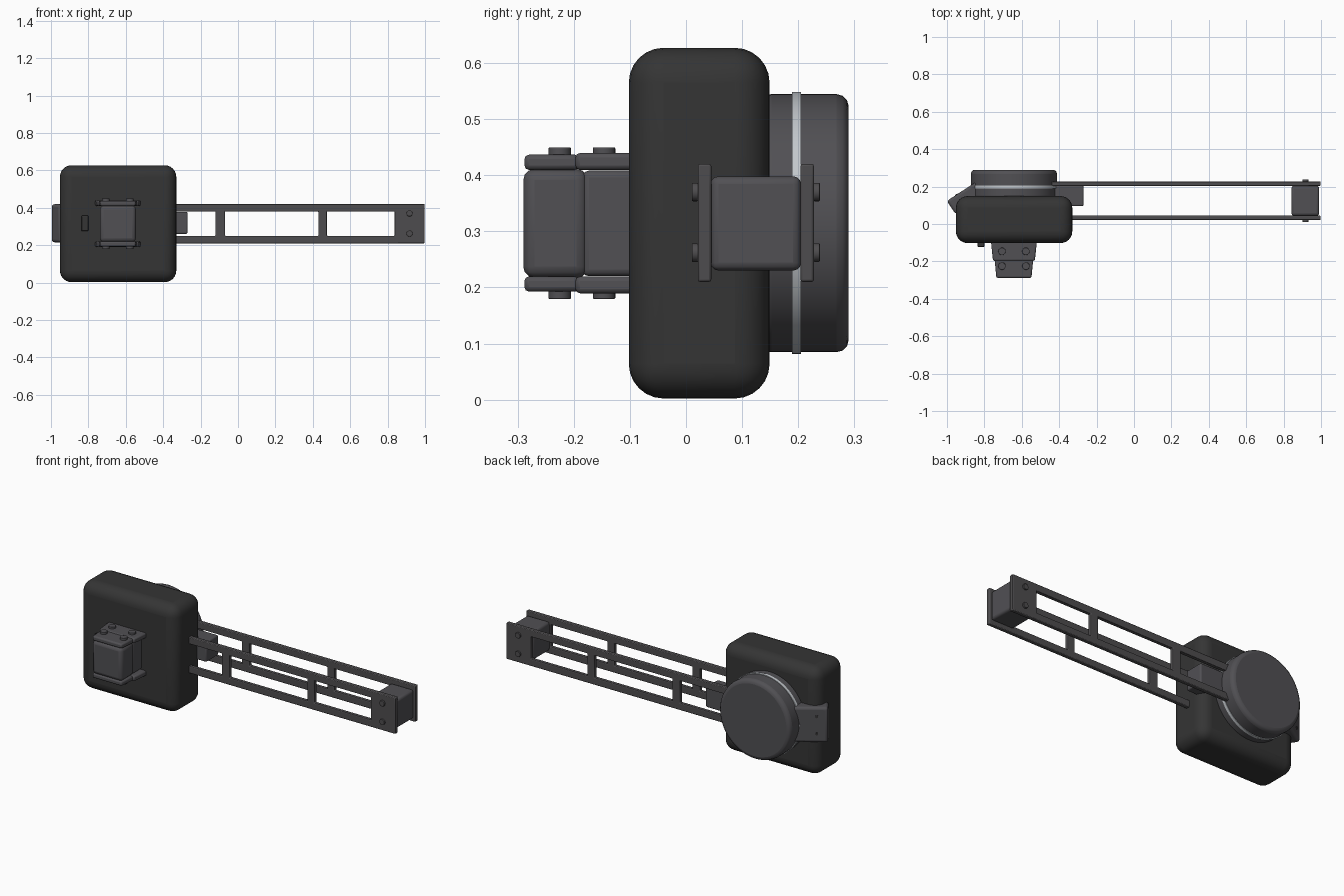
import bpy, bmesh, math
from mathutils import Matrix, Vector

cube = bpy.data.objects.get("Cube")
if cube:
    bpy.data.objects.remove(cube, do_unlink=True)


def material(name, rgb):
    m = bpy.data.materials.new(name)
    m.use_nodes = True
    m.diffuse_color = (*rgb, 1)
    m.node_tree.nodes["Principled BSDF"].inputs["Base Color"].default_value = (*rgb, 1)
    return m


BLACK = material("black_rubber", (0.035, 0.035, 0.035))
GREY = material("dark_grey_plastic", (0.082, 0.08, 0.088))
RAIL = material("dark_grey_metal", (0.076, 0.073, 0.077))
SILVER = material("silver_trim", (0.55, 0.58, 0.61))


def finish(name, bm, mat, bevel=0, segments=3):
    bmesh.ops.recalc_face_normals(bm, faces=bm.faces)
    mesh = bpy.data.meshes.new(name)
    bm.to_mesh(mesh)
    bm.free()
    ob = bpy.data.objects.new(name, mesh)
    bpy.context.collection.objects.link(ob)
    mesh.materials.append(mat)
    if bevel:
        mod = ob.modifiers.new("rounding", "BEVEL")
        mod.width, mod.segments = bevel, segments
        mod.limit_method, mod.angle_limit = "ANGLE", math.radians(40)
    bpy.ops.object.select_all(action="DESELECT")
    ob.select_set(True)
    bpy.context.view_layer.objects.active = ob
    bpy.ops.object.shade_smooth_by_angle(angle=math.radians(35))
    return ob


def box(name, x, y, z, mat, bevel=0, segments=3):
    bm = bmesh.new()
    lo, hi = Vector((x[0], y[0], z[0])), Vector((x[1], y[1], z[1]))
    bmesh.ops.create_cube(bm, size=1, matrix=Matrix.Translation((lo + hi) / 2)
                          @ Matrix.Diagonal((*(hi - lo), 1)))
    return finish(name, bm, mat, bevel, segments)


def cylinder(name, centre, radius, depth, axis, mat, bevel=0, sides=20):
    bm = bmesh.new()
    turn = Matrix.Rotation(math.pi / 2, 4, "X") if axis == "Y" else Matrix()
    bmesh.ops.create_cone(bm, cap_ends=True, segments=sides, radius1=radius, radius2=radius,
                          depth=depth, matrix=Matrix.Translation(centre) @ turn)
    return finish(name, bm, mat, bevel)


def plate(name, outline, z, mat, bevel):
    bm = bmesh.new()
    face = bm.faces.new([bm.verts.new((x, y, z[0])) for x, y in outline])
    ext = bmesh.ops.extrude_face_region(bm, geom=[face])
    bmesh.ops.translate(bm, vec=(0, 0, z[1] - z[0]),
                        verts=[v for v in ext["geom"] if isinstance(v, bmesh.types.BMVert)])
    return finish(name, bm, mat, bevel, 2)


def ladder(name, y0, y1):
    # Grid of cells with the windows left out, then extruded to thickness
    xs = [-0.50, -0.45, -0.12, -0.07, 0.43, 0.475, 0.838, 0.997]
    zs = [0.21, 0.25, 0.38, 0.42]
    bm = bmesh.new()
    grid = [[bm.verts.new((x, y0, z)) for z in zs] for x in xs]
    for i in range(len(xs) - 1):
        for j in range(3):
            if not (j == 1 and i % 2 == 1):
                bm.faces.new((grid[i][j], grid[i + 1][j], grid[i + 1][j + 1], grid[i][j + 1]))
    ext = bmesh.ops.extrude_face_region(bm, geom=bm.faces[:])
    bmesh.ops.translate(bm, vec=(0, y1 - y0, 0),
                        verts=[v for v in ext["geom"] if isinstance(v, bmesh.types.BMVert)])
    return finish(name, bm, RAIL, 0.004, 2)


# Main housing, rear drum and trim ring
box("main_housing", (-0.952, -0.33), (-0.102, 0.149), (0.002, 0.627), BLACK, 0.062, 6)
cx, cz = -0.642, 0.3145
cylinder("rear_drum", (cx, 0.21, cz), 0.23, 0.16, "Y", GREY, 0.022, 64)
cylinder("drum_trim_ring", (cx, 0.197, cz), 0.2335, 0.016, "Y", SILVER, 0, 64)

# Ladder arm with end block, inner block and bolts
ladder("arm_front_ladder", 0.021, 0.045)
ladder("arm_back_ladder", 0.204, 0.228)
box("arm_end_block", (0.842, 0.99), (0.044, 0.205), (0.23, 0.398), GREY, 0.014)
box("arm_inner_block", (-0.45, -0.27), (0.095, 0.206), (0.26, 0.378), GREY, 0.008)
for side, y in (("front", 0.016), ("back", 0.233)):
    for level, z in (("lower", 0.262), ("upper", 0.37)):
        cylinder(f"arm_bolt_{side}_{level}", (0.917, y, z), 0.0165, 0.011, "Y", RAIL, 0.002)

# Angled bracket beside the drum, with two small screws
turn = Matrix.Translation((-0.977, 0.0875, 0.317)) @ Matrix.Rotation(math.radians(33), 4, "Z")
bracket = box("side_bracket", (0, 0.23), (-0.043, 0.043), (-0.102, 0.102), GREY, 0.014)
bracket.matrix_world = turn
for level, z in (("lower", -0.05), ("upper", 0.05)):
    screw = cylinder(f"bracket_screw_{level}", (0.06, 0.043, z), 0.008, 0.006, "Y", BLACK)
    screw.matrix_world = turn

# Front clamp: two-step core, stepped plates above and below, bolts
mid = -0.642
box("clamp_core_front", (mid - 0.096, mid + 0.096), (-0.29, -0.175), (0.217, 0.411), GREY, 0.02)
box("clamp_core_rear", (mid - 0.092, mid + 0.092), (-0.185, -0.08), (0.22, 0.408), GREY, 0.012)
for level, s in (("lower", -1), ("upper", 1)):
    def span(a, b):
        return sorted((cz + s * a, cz + s * b))
    for part, y0, y1, w0, w1, top in (("front", -0.288, -0.19, 0.094, 0.103, 0.122),
                                      ("rear", -0.197, -0.08, 0.112, 0.124, 0.125)):
        outline = [(mid - w0, y0), (mid + w0, y0), (mid + w1, y1), (mid - w1, y1)]
        plate(f"clamp_plate_{part}_{level}", outline, span(0.095, top), GREY, 0.008)
    for side, dx in (("right", -0.064), ("left", 0.064)):
        for part, y in (("front", -0.225), ("rear", -0.146)):
            cylinder(f"clamp_bolt_{part}_{side}_{level}", (mid + dx, y, cz + s * 0.127),
                     0.02, 0.016, "Z", GREY, 0.002)

# Small button on the front face
box("front_button", (-0.837, -0.8), (-0.122, -0.09), (0.275, 0.358), BLACK, 0.004, 2)
